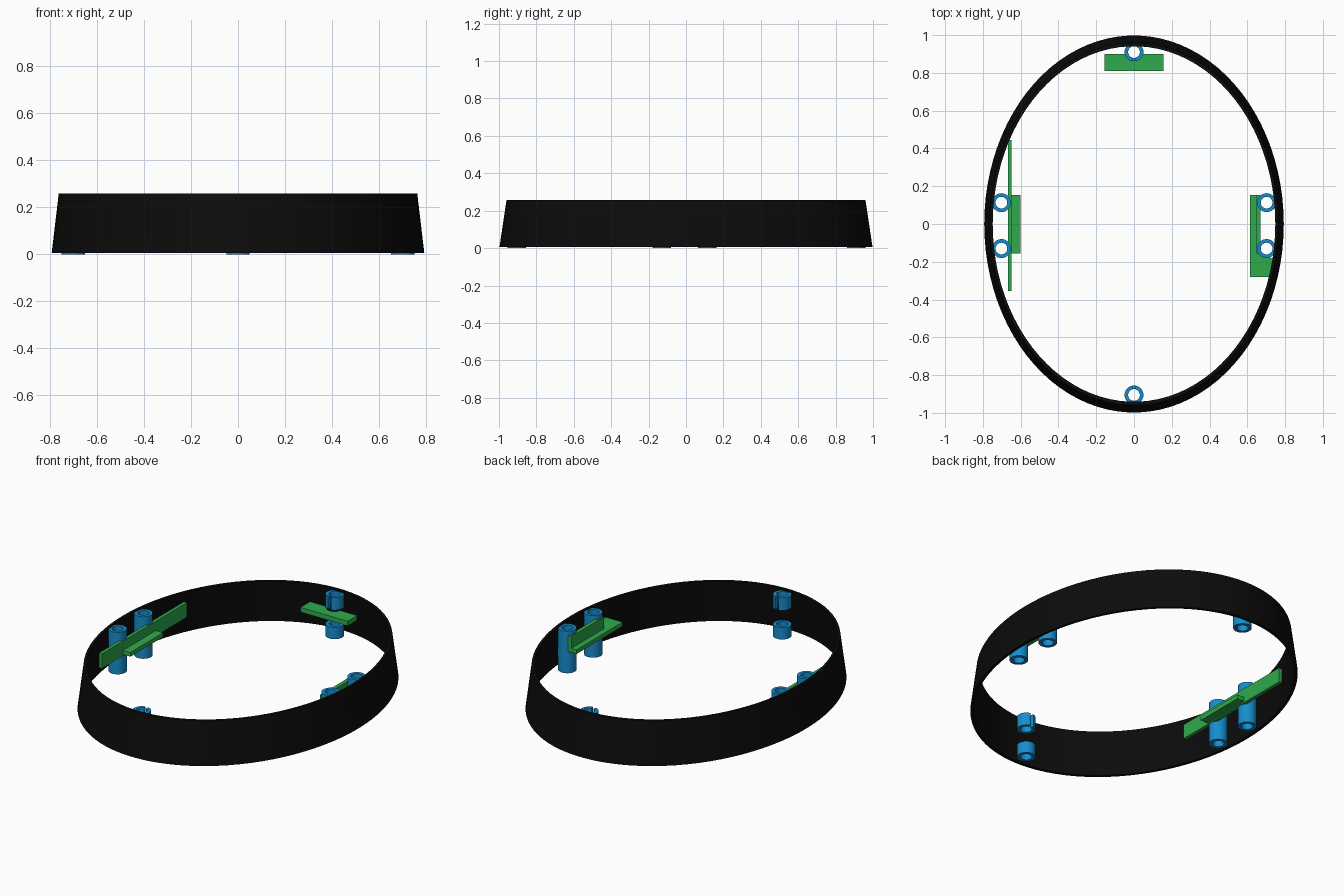
import bpy, bmesh, math

if "Cube" in bpy.data.objects:
    bpy.data.objects.remove(bpy.data.objects["Cube"])


def material(name, rgb):
    m = bpy.data.materials.new(name)
    m.diffuse_color = (*rgb, 1)
    m.use_nodes = True
    m.node_tree.nodes["Principled BSDF"].inputs["Base Color"].default_value = m.diffuse_color
    return m


BLACK = material("black", (0.0035, 0.0035, 0.0035))
BLUE = material("blue", (0.008, 0.27, 0.62))
GREEN = material("green", (0.028, 0.41, 0.075))


def finish(name, bm, mat, smooth=False):
    bmesh.ops.recalc_face_normals(bm, faces=bm.faces)
    me = bpy.data.meshes.new(name)
    bm.to_mesh(me)
    bm.free()
    me.materials.append(mat)
    ob = bpy.data.objects.new(name, me)
    bpy.context.collection.objects.link(ob)
    if smooth:
        bpy.ops.object.select_all(action='DESELECT')
        ob.select_set(True)
        bpy.context.view_layer.objects.active = ob
        bpy.ops.object.shade_smooth_by_angle(angle=math.radians(30))
    return ob


def lathe(name, profile, center, segs, mat, gap=0.0, facing=0.0, smooth=False):
    """Sweep a closed (rx, ry, z) section; a gap angle leaves an open slit."""
    bm = bmesh.new()
    steps = segs + 1 if gap else segs
    rows = []
    for i in range(steps):
        a = facing + gap / 2 + (2 * math.pi - gap) * i / segs
        rows.append([bm.verts.new((center[0] + rx * math.cos(a),
                                   center[1] + ry * math.sin(a), z))
                     for rx, ry, z in profile])
    n = len(profile)
    for i in range(segs):
        r0, r1 = rows[i], rows[(i + 1) % steps]
        for j in range(n):
            k = (j + 1) % n
            bm.faces.new((r0[j], r1[j], r1[k], r0[k]))
    if gap:
        bm.faces.new(rows[0])
        bm.faces.new(rows[-1])
    return finish(name, bm, mat, smooth)


def tube(name, x, y, z0, z1, **kw):
    ro, ri = 0.05, 0.031
    prof = [(ro, ro, z0), (ro, ro, z1), (ri, ri, z1), (ri, ri, z0)]
    return lathe(name, prof, (x, y), 32, BLUE, smooth=True, **kw)


def plate(name, outline, z0, z1):
    """Extrude a flat outline upwards."""
    bm = bmesh.new()
    face = bm.faces.new([bm.verts.new((x, y, z0)) for x, y in outline])
    ext = bmesh.ops.extrude_face_region(bm, geom=[face])
    top = [v for v in ext["geom"] if isinstance(v, bmesh.types.BMVert)]
    bmesh.ops.translate(bm, verts=top, vec=(0, 0, z1 - z0))
    return finish(name, bm, GREEN)


def rect(x0, x1, y0, y1):
    return [(x0, y0), (x1, y0), (x1, y1), (x0, y1)]


# Tapered oval wall
lathe("oval_wall",
      [(0.793, 0.998, 0.005), (0.763, 0.96, 0.258),
       (0.748, 0.941, 0.258), (0.777, 0.979, 0.005)],
      (0, 0), 90, BLACK, smooth=True)

# Paired full-height screw posts on both sides
for side, sx in (("left", -1), ("right", 1)):
    for end, y in (("front", -0.13), ("back", 0.113)):
        tube(f"{side}_{end}_post", sx * 0.702, y, 0, 0.25)

# Split posts at both ends: short stub below, slit clip above
for end, y, facing in (("front", -0.905, math.pi / 2), ("back", 0.91, -math.pi / 2)):
    tube(f"{end}_stub", 0, y, 0, 0.07)
    tube(f"{end}_slit_clip", 0, y, 0.172, 0.248, gap=0.4, facing=facing)

# Back board, notched around the post hole
notch = []
for i in range(13):
    a = math.radians(-13) - math.radians(154) * i / 12
    notch.append((0.045 * math.cos(a), 0.91 + 0.045 * math.sin(a)))
plate("back_board",
      [(-0.155, 0.81), (0.155, 0.81), (0.155, 0.9)] + notch + [(-0.155, 0.9)],
      0.135, 0.163)

# Left upright board with its ledge
plate("left_upright_board", rect(-0.668, -0.648, -0.355, 0.445), 0.112, 0.199)
plate("left_ledge", rect(-0.648, -0.6, -0.155, 0.153), 0.119, 0.144)

# Right L-shaped board with a shorter upright board on it
plate("right_board",
      [(0.614, -0.28), (0.725, -0.28), (0.735, -0.185), (0.67, -0.155),
       (0.67, 0.153), (0.614, 0.153)], 0.13, 0.155)
plate("right_upright_board", rect(0.648, 0.67, -0.155, 0.153), 0.155, 0.225)
